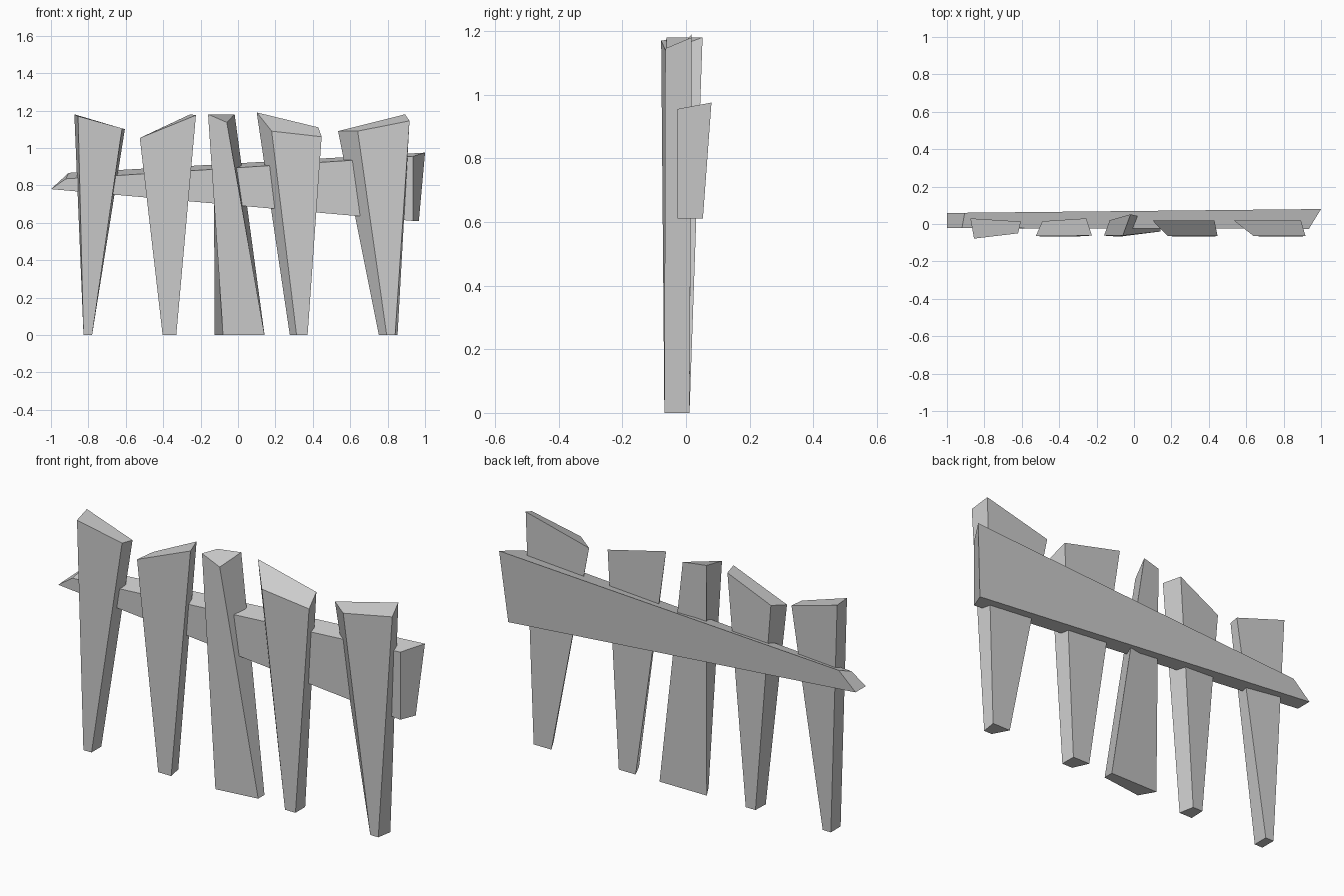
import bpy, bmesh


def prism(name, front, back):
    """Solid between matching front and back outlines."""
    bm = bmesh.new()
    f = [bm.verts.new(p) for p in front]
    b = [bm.verts.new(p) for p in back]
    n = len(f)
    bm.faces.new(f)
    bm.faces.new(b[::-1])
    for i in range(n):
        j = (i + 1) % n
        bm.faces.new((f[j], f[i], b[i], b[j]))
    bmesh.ops.recalc_face_normals(bm, faces=bm.faces)
    mesh = bpy.data.meshes.new(name)
    bm.to_mesh(mesh)
    bm.free()
    ob = bpy.data.objects.new(name, mesh)
    bpy.context.collection.objects.link(ob)
    return ob


Y_FRONT, Y_BACK = -0.068, 0.011


def picket(name, feet, tops, front_right_y=Y_FRONT):
    """feet: x of front-left, front-right, back-left, back-right; tops: same order as points."""
    fl, fr, bl, br = feet
    tfl, tfr, tbl, tbr = tops
    prism(name,
          [(fl, Y_FRONT, 0), (fr, front_right_y, 0), tfr, tfl],
          [(bl, Y_BACK, 0), (br, Y_BACK, 0), tbr, tbl])


# Crooked pickets, left to right
picket("picket_1", (-0.826, -0.78, -0.826, -0.78),
       [(-0.855, -0.078, 1.17), (-0.62, -0.05, 1.105), (-0.875, 0.03, 1.18), (-0.605, 0.013, 1.10)])
picket("picket_2", (-0.403, -0.33, -0.40, -0.345),
       [(-0.525, -0.065, 1.053), (-0.225, -0.062, 1.175), (-0.49, 0.015, 1.07), (-0.255, 0.03, 1.18)])
picket("picket_3", (-0.08, 0.142, -0.125, 0.142),
       [(-0.16, -0.062, 1.18), (-0.06, -0.062, 1.137), (-0.13, 0.02, 1.18), (-0.018, 0.052, 1.18)],
       front_right_y=-0.04)
picket("picket_4", (0.313, 0.372, 0.277, 0.372),
       [(0.18, -0.065, 1.09), (0.447, -0.065, 1.06), (0.10, 0.018, 1.19), (0.43, 0.018, 1.11)])
picket("picket_5", (0.795, 0.84, 0.753, 0.853),
       [(0.64, -0.065, 1.09), (0.917, -0.065, 1.145), (0.535, 0.018, 1.09), (0.893, 0.018, 1.18)])

# Tapered cross rail with a pointed left end
prism("cross_rail",
      [(-1, -0.022, 0.78), (0.935, -0.026, 0.61), (0.935, -0.026, 0.955), (-0.92, -0.022, 0.835)],
      [(-1, 0.06, 0.78), (0.967, 0.053, 0.61), (1, 0.08, 0.975), (-0.905, 0.06, 0.867)])
